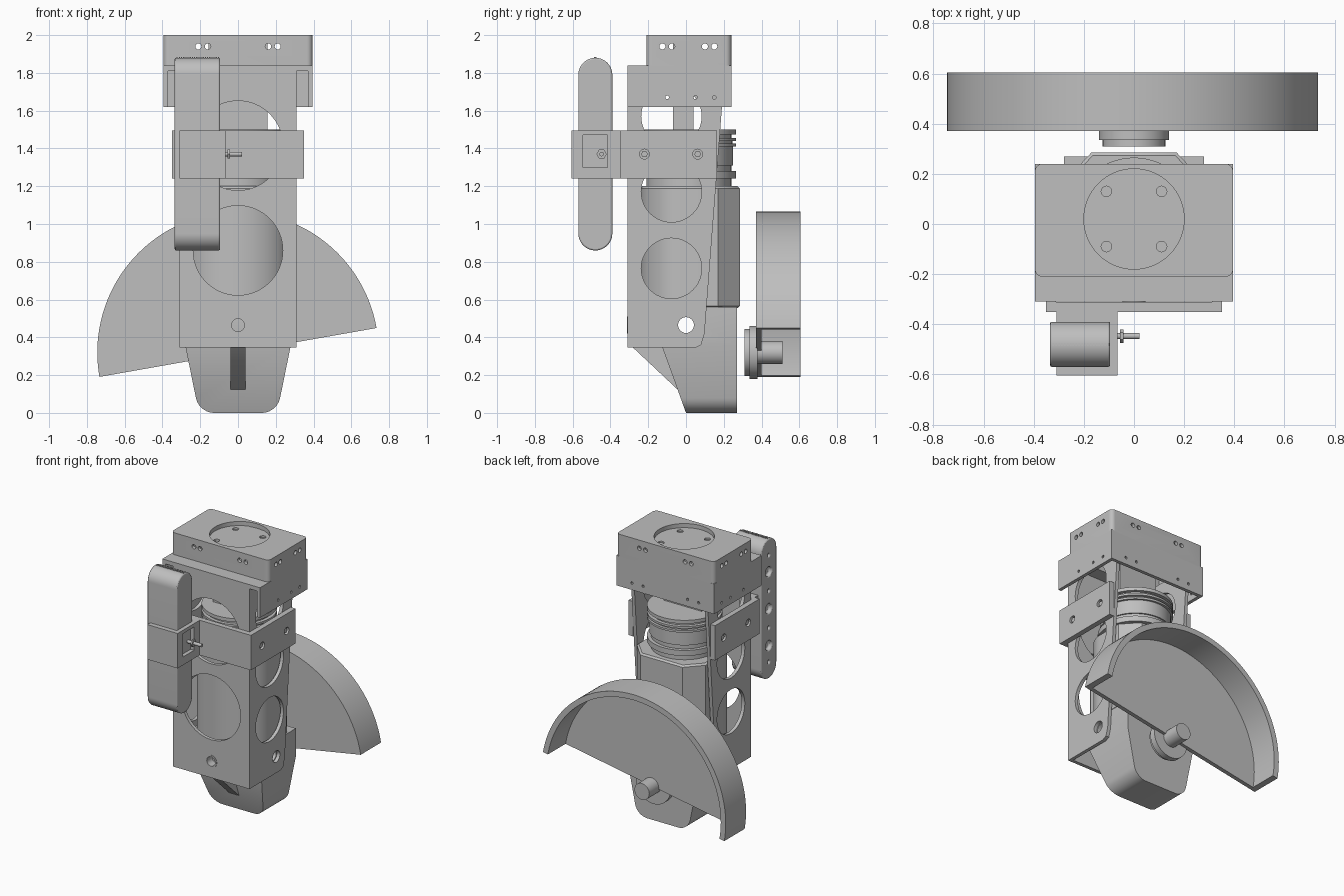
import bpy, bmesh, math
from mathutils import Vector

cube = bpy.data.objects.get("Cube")
if cube:
    bpy.data.objects.remove(cube, do_unlink=True)

GREY = (0.52, 0.52, 0.52, 1)
grey = bpy.data.materials.new("machined grey")
grey.use_nodes = True
grey.diffuse_color = GREY
grey.node_tree.nodes["Principled BSDF"].inputs["Base Color"].default_value = GREY


def prism(name, pts, axis, a, b):
    """Extrude a 2D profile along an axis from a to b."""
    place = {"x": lambda u, v, w: (w, u, v),
             "y": lambda u, v, w: (u, w, v),
             "z": lambda u, v, w: (u, v, w)}[axis]
    bm = bmesh.new()
    low = [bm.verts.new(place(u, v, a)) for u, v in pts]
    face = bm.faces.new(low)
    ext = bmesh.ops.extrude_face_region(bm, geom=[face])
    shift = Vector(place(0, 0, b - a))
    bmesh.ops.translate(bm, vec=shift,
                        verts=[g for g in ext["geom"] if isinstance(g, bmesh.types.BMVert)])
    bmesh.ops.recalc_face_normals(bm, faces=bm.faces)
    mesh = bpy.data.meshes.new(name)
    bm.to_mesh(mesh)
    bm.free()
    mesh.materials.append(grey)
    ob = bpy.data.objects.new(name, mesh)
    bpy.context.collection.objects.link(ob)
    return ob


def rect(u0, u1, v0, v1):
    return [(u0, v0), (u1, v0), (u1, v1), (u0, v1)]


def box(name, x0, x1, y0, y1, z0, z1):
    return prism(name, rect(x0, x1, y0, y1), "z", z0, z1)


def arc(cu, cv, r, start=0, end=360, n=48):
    full = end - start == 360
    steps = n if full else n + 1
    angles = [math.radians(start + (end - start) * i / n) for i in range(steps)]
    return [(cu + r * math.cos(t), cv + r * math.sin(t)) for t in angles]


def rod(name, axis, u, v, r, a, b, n=48):
    return prism(name, arc(u, v, r, n=n), axis, a, b)


def rounded(u0, u1, v0, v1, r, n=6):
    return (arc(u1 - r, v1 - r, r, 0, 90, n) + arc(u0 + r, v1 - r, r, 90, 180, n)
            + arc(u0 + r, v0 + r, r, 180, 270, n) + arc(u1 - r, v0 + r, r, 270, 360, n))


def boolean(ob, *cutters, op="DIFFERENCE"):
    bpy.context.view_layer.objects.active = ob
    for c in cutters:
        mod = ob.modifiers.new("cut", "BOOLEAN")
        mod.operation, mod.object, mod.solver = op, c, "EXACT"
        bpy.ops.object.modifier_apply(modifier=mod.name)
        bpy.data.objects.remove(c, do_unlink=True)
    return ob


def holes(ob, axis, points, r, a, b, n=16):
    boolean(ob, *[rod("cutter", axis, u, v, r, a, b, n) for u, v in points])


# Stepped top housing, hollow underneath
cap = prism("top_housing", rounded(-0.395, 0.395, -0.21, 0.24, 0.03), "z", 1.83, 2.0)
boolean(cap, box("skirt", -0.395, 0.395, -0.31, 0.24, 1.62, 1.84), op="UNION")
boolean(cap, box("cutter", -0.37, 0.37, -0.185, 0.215, 1.7, 1.97),
        box("cutter", -0.37, 0.37, -0.4, 0.215, 1.5, 1.81),
        rod("cutter", "z", 0, 0.02, 0.2, 1.9, 2.1, 64))
holes(cap, "y", [(x, 1.94) for x in (-0.21, -0.16, 0.16, 0.21)], 0.016, -0.5, 0.5)
holes(cap, "x", [(y, 1.94) for y in (-0.125, -0.075, 0.1, 0.15)], 0.016, -0.5, 0.5)
holes(cap, "y", [(x, 1.67) for x in (-0.27, -0.18, 0.18, 0.27)], 0.01, 0.1, 0.5, 10)
holes(cap, "x", [(y, 1.67) for y in (-0.1, 0.05, 0.15)], 0.01, -0.5, 0.5, 10)

# Recessed disc in the top
disc = rod("mounting_disc", "z", 0, 0.02, 0.21, 1.955, 1.967, 64)
holes(disc, "z", [(x, y) for x in (-0.11, 0.11) for y in (-0.09, 0.13)], 0.021, 1.9, 2.1)

# U-shaped frame: front plate with two tapering side plates
side = [(-0.31, 0.345), (0.05, 0.345), (0.08, 0.36), (0.098, 0.42), (0.205, 1.81), (-0.31, 1.81)]
frame = prism("frame", side, "x", -0.31, 0.31)
boolean(frame, box("cutter", -0.285, 0.285, -0.285, 0.5, 0.2, 2.0))
holes(frame, "y", [(0, 0.86), (0, 1.415)], 0.237, -0.5, -0.2, 64)
holes(frame, "x", [(-0.077, z) for z in (0.765, 1.17, 1.57)], 0.16, -0.5, 0.5, 48)
holes(frame, "x", [(0, 0.465)], 0.042, -0.5, 0.5, 24)
holes(frame, "y", [(0, 0.465)], 0.042, -0.5, -0.2, 24)
boolean(rod("front_bushing", "y", 0, 0.465, 0.046, -0.313, -0.25, 24),
        rod("cutter", "y", 0, 0.465, 0.034, -0.4, -0.2, 24))

# Lower nose: rounded front outline crossed with the sloping side outline
half = arc(0.125, 0.1, 0.1, -90, -12, 10) + [(0.28, 0.36), (0.28, 0.56)]
nose = prism("lower_nose", half + [(-x, z) for x, z in reversed(half)], "y", -0.4, 0.27)
slope = [(0, -0.1), (0.5, -0.1), (0.5, 0.7), (-0.1, 0.7), (-0.13, 0.36), (0, 0)]
boolean(nose, prism("cutter", slope, "x", -0.5, 0.5), op="INTERSECT")
holes(nose, "x", [(0, 0.465)], 0.042, -0.5, 0.5, 24)
prism("nose_rib", [(0.01, 0.1), (-0.03, 0.11), (-0.28, 0.345), (-0.1, 0.345)], "x", -0.04, 0.04)

# Motor body: round in front, chamfered at the back
front = [(x, y * 0.8 - 0.02) for x, y in arc(0, 0, 0.278, 180, 360, 32)]
body = prism("motor_body", front + [(0.278, 0.17), (0.17, 0.285), (-0.17, 0.285), (-0.278, 0.17)],
             "z", 0.555, 1.2)
bev = body.modifiers.new("top edge", "BEVEL")
bev.width, bev.segments, bev.limit_method = 0.012, 1, "ANGLE"
bev.angle_limit = math.radians(60)

# Grooved coupling stack and shaft block above the motor
for i, (r, z0, z1) in enumerate([(0.225, 1.2, 1.24), (0.25, 1.24, 1.28), (0.225, 1.28, 1.31),
                                 (0.235, 1.31, 1.41), (0.25, 1.41, 1.425), (0.23, 1.425, 1.44),
                                 (0.25, 1.44, 1.455), (0.225, 1.455, 1.475), (0.25, 1.475, 1.5)]):
    rod(f"coupling_ring_{i + 1}", "z", 0, 0.015, r, z0, z1, 64)
box("shaft_block", -0.155, 0.155, -0.07, 0.04, 1.5, 1.955)

# Bracket wrapped around the frame
bracket = box("bracket", -0.35, 0.35, -0.35, 0.165, 1.24, 1.495)
boolean(bracket, box("cutter", -0.312, 0.312, -0.311, 0.4, 1.1, 1.6))
holes(bracket, "x", [(y, 1.37) for y in (-0.22, 0.062)], 0.026, -0.5, 0.5, 20)
for s, name in ((1, "left"), (-1, "right")):
    for y, place in ((-0.22, "front"), (0.062, "back")):
        rod(f"{name}_{place}_screw", "x", y, 1.37, 0.018, s * 0.3, s * 0.342, 6)

# Clamp arm with a side window, and its thumb screw
arm = box("clamp_arm", -0.31, -0.065, -0.605, -0.345, 1.24, 1.495)
boolean(arm, box("cutter", -0.093, 0, -0.545, -0.415, 1.3, 1.47))
rod("thumb_screw_shaft", "x", -0.447, 1.37, 0.012, -0.1, 0.022, 16)
rod("thumb_screw_head", "x", -0.447, 1.37, 0.027, -0.055, -0.042, 6)

# Hand-held paddle with rounded ends
paddle = prism("paddle", arc(-0.48, 1.79, 0.09, 0, 180, 24) + arc(-0.48, 0.95, 0.09, 180, 360, 24),
               "x", -0.335, -0.095)
holes(paddle, "x", [(-0.48, z) for z in (1.1, 1.37, 1.64)], 0.035, -0.4, -0.31, 24)
holes(paddle, "x", [(-0.48, z) for z in (0.98, 1.23, 1.5, 1.76)], 0.012, -0.4, -0.32, 12)
bev = paddle.modifiers.new("rim edge", "BEVEL")
bev.width, bev.segments, bev.limit_method = 0.008, 2, "ANGLE"
bev.angle_limit = math.radians(60)
for i in range(20):
    x = -0.325 + i * 0.0115
    box(f"paddle_tooth_{i + 1}", x, x + 0.006, -0.486, -0.474, 1.875, 1.884)

# Half-round guard, tilted ten degrees, open at the back
guard = prism("wheel_guard", arc(0, 0.32, 0.745, 10, 190, 72), "y", 0.37, 0.605)
boolean(guard, rod("cutter", "y", 0, 0.32, 0.705, 0.4, 0.7, 128))
rod("guard_hub", "y", 0, 0.32, 0.125, 0.31, 0.345)
rod("guard_hub_flange", "y", 0, 0.32, 0.14, 0.335, 0.378)
rod("spindle", "y", 0, 0.32, 0.06, 0.37, 0.51, 32)

# Smooth round surfaces, keep hard edges
bpy.ops.object.select_all(action="DESELECT")
for ob in bpy.context.collection.objects:
    if ob.type == "MESH":
        ob.select_set(True)
        bpy.context.view_layer.objects.active = ob
bpy.ops.object.shade_smooth_by_angle(angle=math.radians(30))
